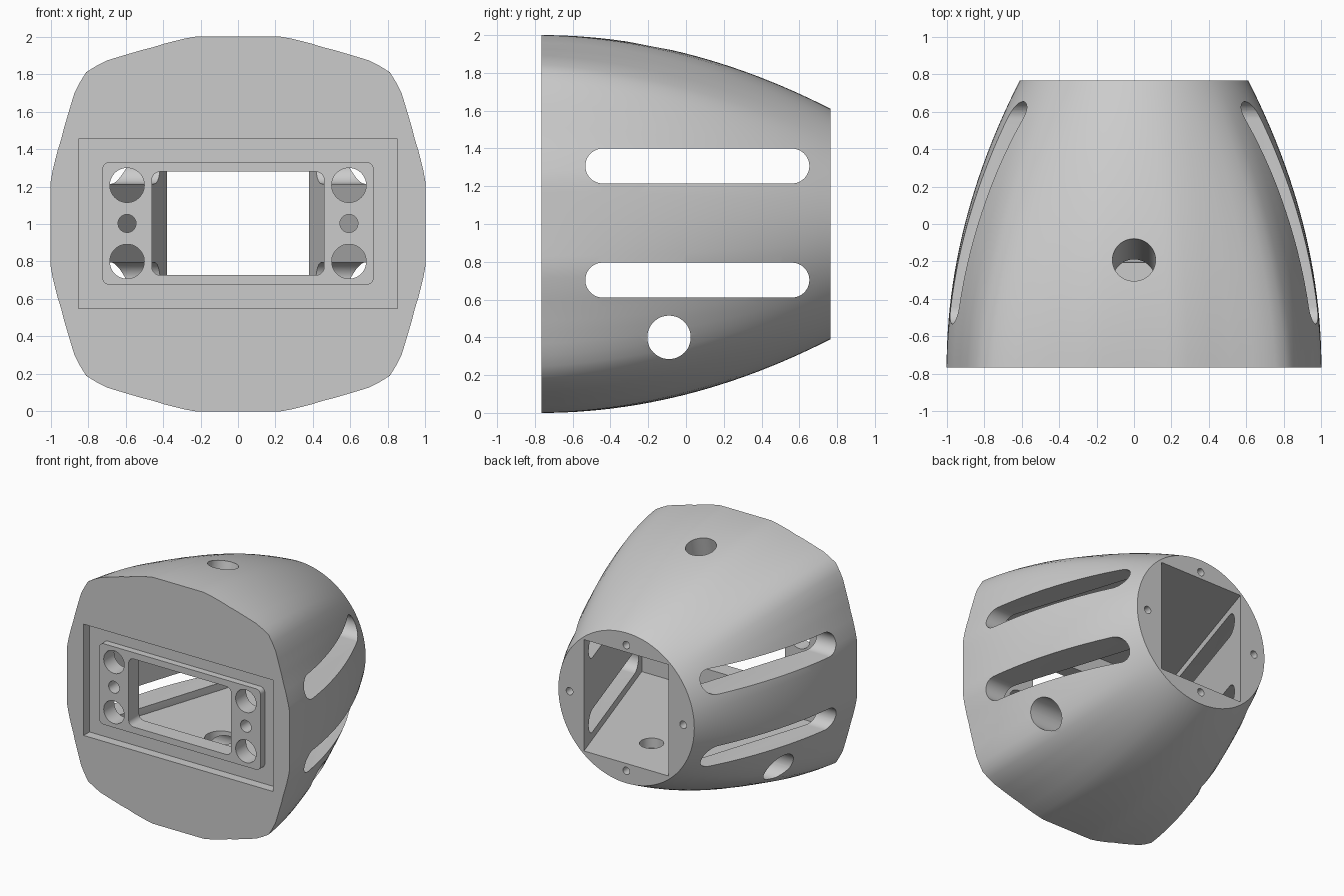
import bpy, bmesh, math
from mathutils import Matrix, Vector

default = bpy.data.objects.get("Cube")
if default:
    bpy.data.objects.remove(default, do_unlink=True)

grey = bpy.data.materials.new("plain grey")
grey.use_nodes = True
tone = (0.6, 0.6, 0.6, 1)
grey.diffuse_color = tone
grey.node_tree.nodes["Principled BSDF"].inputs["Base Color"].default_value = tone

LENGTH = 1.53
FRONT = -LENGTH / 2
MID = 1.0  # height of the centre line


def make_object(name, rings):
    """Skin a list of equal-length rings and cap both ends."""
    bm = bmesh.new()
    loops = [[bm.verts.new(p) for p in ring] for ring in rings]
    n = len(loops[0])
    for a, b in zip(loops, loops[1:]):
        for i in range(n):
            j = (i + 1) % n
            bm.faces.new((a[i], a[j], b[j], b[i]))
    bm.faces.new(loops[0])
    bm.faces.new(loops[-1])
    bmesh.ops.recalc_face_normals(bm, faces=bm.faces)
    mesh = bpy.data.meshes.new(name)
    bm.to_mesh(mesh)
    bm.free()
    mesh.materials.append(grey)
    obj = bpy.data.objects.new(name, mesh)
    bpy.context.collection.objects.link(obj)
    return obj


def rounded(u, v, half_u, half_v, r, steps=12):
    """Rounded rectangle outline; a full radius gives a slot or circle."""
    pts = []
    for k, (su, sv) in enumerate(((1, 1), (-1, 1), (-1, -1), (1, -1))):
        for i in range(steps + 1):
            a = math.pi / 2 * (k + i / steps)
            p = (u + su * (half_u - r) + r * math.cos(a),
                 v + sv * (half_v - r) + r * math.sin(a))
            if not pts or math.dist(p, pts[-1]) > 1e-5:
                pts.append(p)
    if math.dist(pts[0], pts[-1]) < 1e-5:
        pts.pop()
    return pts


def circle(u, v, r):
    return rounded(u, v, r, r, r)


def prism(name, outline, axis, lo, hi):
    place = {"x": lambda u, v, w: (w, u, v),
             "y": lambda u, v, w: (u, w, v),
             "z": lambda u, v, w: (u, v, w)}[axis]
    return make_object(name, [[place(u, v, w) for u, v in outline] for w in (lo, hi)])


def combine(target, tool, operation="DIFFERENCE"):
    tool.hide_render = True
    mod = target.modifiers.new("combine", "BOOLEAN")
    mod.operation, mod.solver, mod.object = operation, "EXACT", tool
    bpy.ops.object.select_all(action="DESELECT")
    bpy.context.view_layer.objects.active = target
    target.select_set(True)
    bpy.ops.object.modifier_apply(modifier=mod.name)
    bpy.data.objects.remove(tool, do_unlink=True)


# Body: soft square at the front, circle at the back
OCTANT = [(12.7, 1.025), (19, 1.033), (26, 1.047), (33.7, 1.083), (39, 1.12), (45, 1.146)]


def front_radius(angle):
    a = math.degrees(angle) % 90
    a = min(a, 90 - a)
    if a <= OCTANT[0][0]:
        return 1 / math.cos(math.radians(a))
    for (a0, r0), (a1, r1) in zip(OCTANT, OCTANT[1:]):
        if a <= a1 + 1e-6:
            return r0 + (r1 - r0) * (a - a0) / (a1 - a0)


SEGMENTS, RINGS = 112, 24
rings = []
for k in range(RINGS + 1):
    t = k / RINGS
    ring = []
    for i in range(SEGMENTS):
        a = 2 * math.pi * i / SEGMENTS
        r = (1 - 0.39 * t * t) * (1 + (front_radius(a) - 1) * (1 - t))
        ring.append((r * math.cos(a), FRONT + LENGTH * t, MID + r * math.sin(a)))
    rings.append(ring)
body = make_object("housing_body", rings)

# Tapered inner cavity with the front recess
taper = [(0.85, -0.9), (0.85, -0.69), (0.38, 0.765), (0.38, 0.9)]
taper += [(-x, y) for x, y in reversed(taper)]
combine(body, prism("cavity", taper, "z", 0.55, 1.453))

# Long side slots
for z in (0.703, 1.307):
    combine(body, prism("slot", rounded(0.06, z, 0.593, 0.0925, 0.0925), "x", -1.2, 1.2))

# Cross tunnel under the cavity
combine(body, prism("tunnel", circle(-0.09, 0.4, 0.115), "x", -1.2, 1.2))

# Tilted hole in the top, openings in the cavity floor
hole = prism("top_hole", circle(0, 0, 0.115), "z", -0.6, 0.3)
hole.data.transform(Matrix.Translation(Vector((0, -0.19, 1.95))) @ Matrix.Rotation(-0.23, 4, "X"))
combine(body, hole)
combine(body, prism("floor_hole", circle(0, -0.22, 0.12), "z", 0.4, 0.7))
combine(body, prism("floor_pocket", circle(0.05, 0.37, 0.09), "z", 0.47, 0.7))

# Screw holes in the rear rim
for k in range(4):
    a = k * math.pi / 2
    screw = circle(0.51 * math.cos(a), MID + 0.51 * math.sin(a), 0.03)
    combine(body, prism("screw_hole", screw, "y", 0.6, 0.9))

# Front panel: backing plate, raised plate, window and round holes
panel = prism("front_panel", [(-0.86, 0.54), (0.86, 0.54), (0.86, 1.463), (-0.86, 1.463)],
              "y", -0.69, -0.61)
combine(panel, prism("raised_plate", rounded(0, 1.003, 0.724, 0.328, 0.04), "y", -0.745, -0.65),
        "UNION")
combine(panel, prism("window", rounded(0, 1.003, 0.46, 0.276, 0.045), "y", -0.9, -0.5))
for side in (-1, 1):
    for z, r in ((0.8, 0.092), (1.003, 0.048), (1.207, 0.092)):
        combine(panel, prism("hole", circle(side * 0.592, z, r), "y", -0.9, -0.5))

# Smooth curved walls, crisp edges
for obj in (body, panel):
    bpy.ops.object.select_all(action="DESELECT")
    bpy.context.view_layer.objects.active = obj
    obj.select_set(True)
    bpy.ops.object.shade_smooth_by_angle(angle=math.radians(30))
